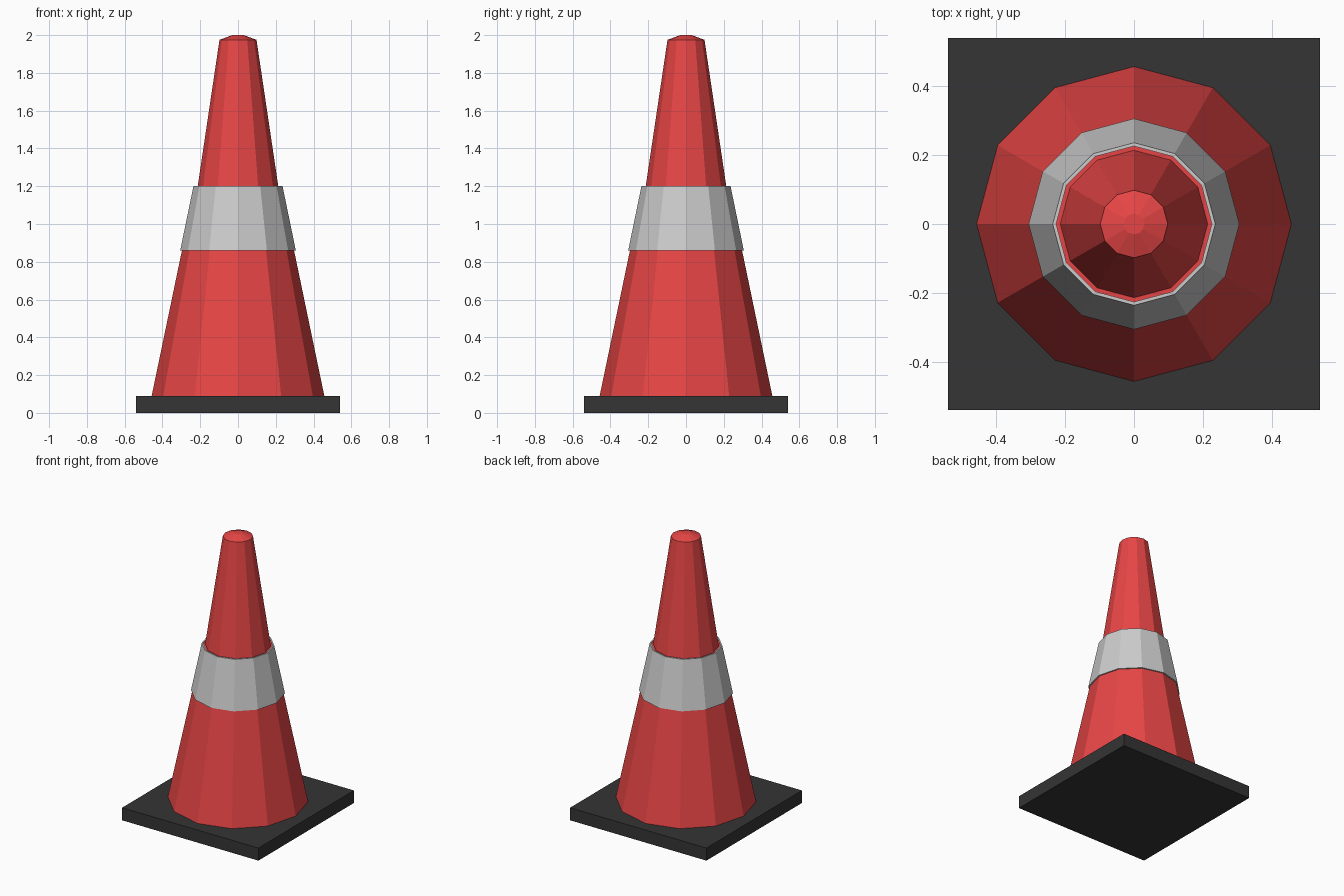
import bpy, bmesh
from math import cos, sin, tau

if "Cube" in bpy.data.objects:
    bpy.data.objects.remove(bpy.data.objects["Cube"])

SIDES = 12


def material(name, rgb):
    m = bpy.data.materials.new(name)
    m.diffuse_color = (*rgb, 1)
    m.use_nodes = True
    m.node_tree.nodes["Principled BSDF"].inputs["Base Color"].default_value = m.diffuse_color
    return m


def lathe(name, profile, mat=None, loop=False):
    """Revolve (radius, z) points, listed bottom to top on the outside, into flat facets."""
    bm = bmesh.new()
    rings = [[bm.verts.new((r * cos(tau * i / SIDES), r * sin(tau * i / SIDES), z))
              for i in range(SIDES)] for r, z in profile]
    pairs = list(zip(rings, rings[1:]))
    if loop:
        pairs.append((rings[-1], rings[0]))
    else:
        bm.faces.new(rings[0][::-1])
        bm.faces.new(rings[-1])
    for a, b in pairs:
        for i in range(SIDES):
            j = (i + 1) % SIDES
            bm.faces.new((a[i], a[j], b[j], b[i]))
    bmesh.ops.recalc_face_normals(bm, faces=bm.faces[:])
    me = bpy.data.meshes.new(name)
    bm.to_mesh(me)
    bm.free()
    ob = bpy.data.objects.new(name, me)
    bpy.context.collection.objects.link(ob)
    if mat:
        me.materials.append(mat)
    return ob


red = material("red_plastic", (0.8, 0.06, 0.06))
black = material("black_rubber", (0.035, 0.035, 0.035))

# Square foot
bpy.ops.mesh.primitive_cube_add(size=1, location=(0, 0, 0.045))
base = bpy.context.object
base.name = "base"
base.scale = (1.08, 1.08, 0.09)
base.data.materials.append(black)

# Cone body with a small shoulder above the band and a bevelled tip
lathe("cone_body", [(0.457, 0.09), (0.227, 1.195), (0.214, 1.195),
                    (0.098, 1.975), (0.03, 2.0)], red)

# Reflective band: a thin sleeve standing slightly proud of the cone
lathe("reflective_band", [(0.306, 0.86), (0.236, 1.2), (0.226, 1.2), (0.296, 0.86)],
      loop=True)
